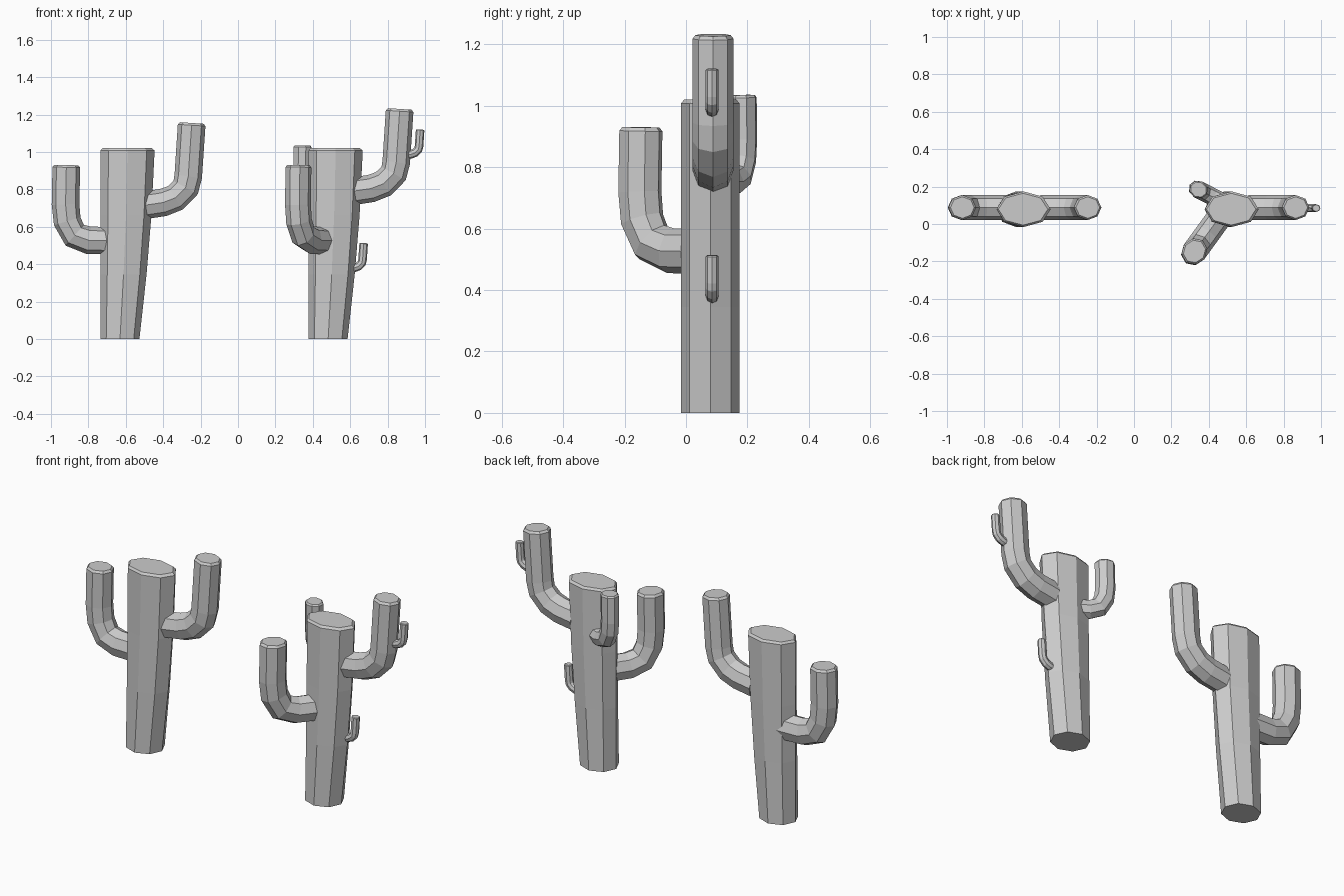
import bpy, bmesh, math
from mathutils import Vector

if "Cube" in bpy.data.objects:
    bpy.data.objects.remove(bpy.data.objects["Cube"])

SIDES = 8
MID_Y = 0.085


def loft(name, rings):
    """Skin a list of equal-sized vertex rings and cap both ends."""
    bm = bmesh.new()
    loops = [[bm.verts.new(p) for p in ring] for ring in rings]
    for a, b in zip(loops, loops[1:]):
        for i in range(len(a)):
            j = (i + 1) % len(a)
            bm.faces.new((a[i], a[j], b[j], b[i]))
    bm.faces.new(loops[0])
    bm.faces.new(loops[-1])
    bmesh.ops.recalc_face_normals(bm, faces=bm.faces)
    mesh = bpy.data.meshes.new(name)
    bm.to_mesh(mesh)
    bm.free()
    obj = bpy.data.objects.new(name, mesh)
    bpy.context.collection.objects.link(obj)
    return obj


def trunk(name, left):
    """Eight-sided trunk: straight left side, right side flaring upward."""
    # height, width, rim inset
    profile = [(0, 0.208, 0), (0.345, 0.246, 0), (0.66, 0.272, 0),
               (1.008, 0.289, 0), (1.02, 0.284, 0.01)]
    rings = []
    for z, w, inset in profile:
        ring = []
        for i in range(SIDES):
            a = math.tau * i / SIDES
            x = left + w / 2 + (w / 2 - inset) * math.cos(a)
            y = 0.079 + (0.095 - inset) * math.sin(a)
            ring.append((x, y, z))
        rings.append(ring)
    loft(name, rings)


# Arm centre lines from root to tip: (distance toward trunk, height below tip)
LOW_ARM = [(0.27, -0.405), (0.12, -0.402), (0.045, -0.375),
           (0.005, -0.30), (-0.004, -0.21), (0, -0.012)]
HIGH_ARM = [(0.253, -0.44), (0.153, -0.425), (0.088, -0.40),
            (0.033, -0.345), (0.019, -0.285), (0.001, -0.012)]


def arm(name, path, tip, angle, scale=1.0):
    """Sweep an octagon along a bent path; angle is the heading from tip to trunk."""
    tip = Vector(tip)
    u = Vector((math.cos(math.radians(angle)), math.sin(math.radians(angle)), 0))
    side = Vector((-u.y, u.x, 0))
    pts = [Vector(p) for p in path]
    end = (pts[-1] - pts[-2]).normalized()
    pts.append(pts[-1] + end * 0.012)
    rings = []
    for k, p in enumerate(pts):
        d1 = (p - pts[max(k - 1, 0)]).normalized()
        d2 = (pts[min(k + 1, len(pts) - 1)] - p).normalized()
        t = (d1 + d2).normalized()
        n = Vector((t.y, -t.x))
        shrink = 0.86 if k == len(pts) - 1 else 1.0
        ring = []
        for i in range(SIDES):
            a = math.tau * i / SIDES
            q = p + n * (0.074 * shrink * math.cos(a))
            off = u * q.x + Vector((0, 0, q.y)) + side * (0.067 * shrink * math.sin(a))
            ring.append(tip + off * scale)
        rings.append(ring)
    loft(name, rings)


# Left cactus
trunk("left_trunk", -0.735)
arm("left_low_arm", LOW_ARM, (-0.918, MID_Y + 0.003, 0.93), 0)
arm("left_high_arm", HIGH_ARM, (-0.247, MID_Y + 0.003, 1.155), 180)

# Right cactus
trunk("right_trunk", 0.378)
arm("right_front_arm", LOW_ARM, (0.323, -0.147, 0.93), 54)
arm("right_back_arm", LOW_ARM, (0.345, 0.184, 1.035), -27, 0.7)
arm("right_high_arm", HIGH_ARM, (0.865, MID_Y + 0.003, 1.23), 180)

# Small buds
arm("trunk_bud", HIGH_ARM, (0.672, MID_Y, 0.513), 180, 0.31)
arm("arm_bud", HIGH_ARM, (0.974, MID_Y, 1.12), 180, 0.31)
